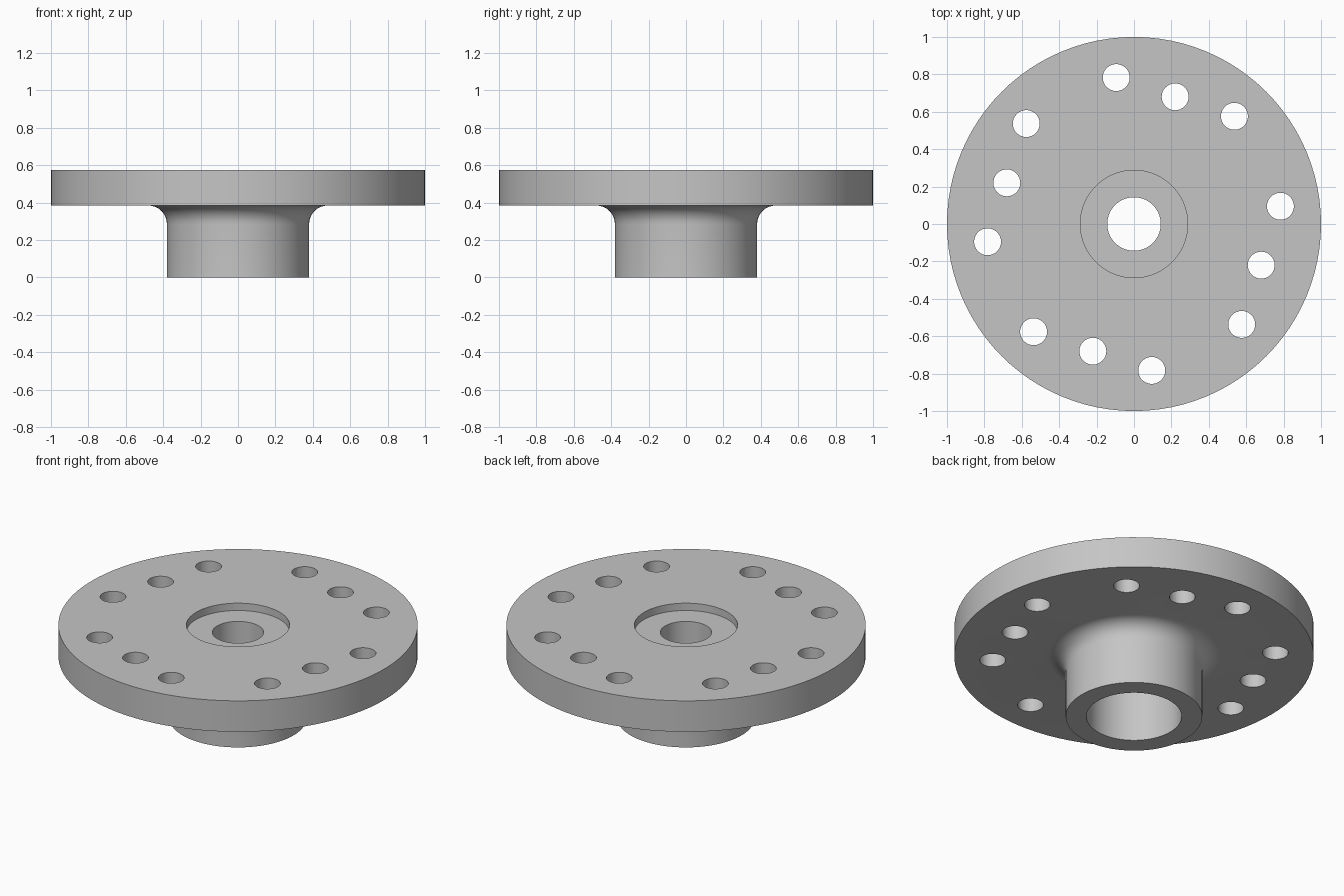
import bpy, bmesh, math
from mathutils import Matrix, Vector

if "Cube" in bpy.data.objects:
    bpy.data.objects.remove(bpy.data.objects["Cube"], do_unlink=True)

SEGMENTS = 96
TOP, UNDERSIDE = 0.575, 0.385
HUB_R, BORE_R, HOLE_R, RECESS_R = 0.38, 0.265, 0.143, 0.287
RECESS_Z, WEB_Z = 0.53, 0.385
FILLET = 0.1
BOLT_R = 0.072

# Single grey metal
metal = bpy.data.materials.new("grey metal")
metal.use_nodes = True
grey = (0.56, 0.56, 0.56, 1)
metal.diffuse_color = grey
metal.node_tree.nodes["Principled BSDF"].inputs["Base Color"].default_value = grey


def new_object(name, bm):
    bmesh.ops.recalc_face_normals(bm, faces=bm.faces)
    mesh = bpy.data.meshes.new(name)
    bm.to_mesh(mesh)
    bm.free()
    obj = bpy.data.objects.new(name, mesh)
    bpy.context.collection.objects.link(obj)
    mesh.materials.append(metal)
    return obj


def lathe(name, profile):
    """Turn a closed (radius, height) profile around z."""
    bm = bmesh.new()
    rings = []
    for i in range(SEGMENTS):
        a = math.tau * i / SEGMENTS
        rings.append([bm.verts.new((r * math.cos(a), r * math.sin(a), z))
                      for r, z in profile])
    n = len(profile)
    for i, ring in enumerate(rings):
        nxt = rings[(i + 1) % SEGMENTS]
        for j in range(n):
            k = (j + 1) % n
            bm.faces.new((ring[j], nxt[j], nxt[k], ring[k]))
    return new_object(name, bm)


# Flange and hub: outer side with root fillet, then the stepped bore
fillet = []
for step in range(9):
    a = math.pi / 2 * step / 8
    fillet.append((HUB_R + FILLET * (1 - math.cos(a)),
                   UNDERSIDE - FILLET * (1 - math.sin(a))))
profile = [(BORE_R, 0), (HUB_R, 0)] + fillet + [
    (1, UNDERSIDE), (1, TOP),
    (RECESS_R, TOP), (RECESS_R, RECESS_Z),
    (HOLE_R, RECESS_Z), (HOLE_R, WEB_Z), (BORE_R, WEB_Z)]
flange = lathe("hub_flange", profile)

# Bolt holes: a straight row of three, repeated on four sides
bm = bmesh.new()
for turn in range(4):
    spin = Matrix.Rotation(turn * math.pi / 2, 4, "Z")
    for x, y in ((-0.095, 0.783), (0.22, 0.68), (0.537, 0.576)):
        place = Matrix.Translation(spin @ Vector((x, y, (TOP + UNDERSIDE) / 2)))
        bmesh.ops.create_cone(bm, cap_ends=True, segments=32, radius1=BOLT_R,
                              radius2=BOLT_R, depth=0.4, matrix=place)
cutter = new_object("bolt_hole_cutter", bm)
cutter.hide_render = True

cut = flange.modifiers.new("bolt holes", "BOOLEAN")
cut.operation = "DIFFERENCE"
cut.solver = "EXACT"
cut.object = cutter
bpy.ops.object.select_all(action="DESELECT")
bpy.context.view_layer.objects.active = flange
flange.select_set(True)
bpy.ops.object.modifier_apply(modifier=cut.name)
bpy.data.objects.remove(cutter, do_unlink=True)

# Smooth round walls, crisp rims
bpy.ops.object.shade_smooth_by_angle(angle=math.radians(30))
